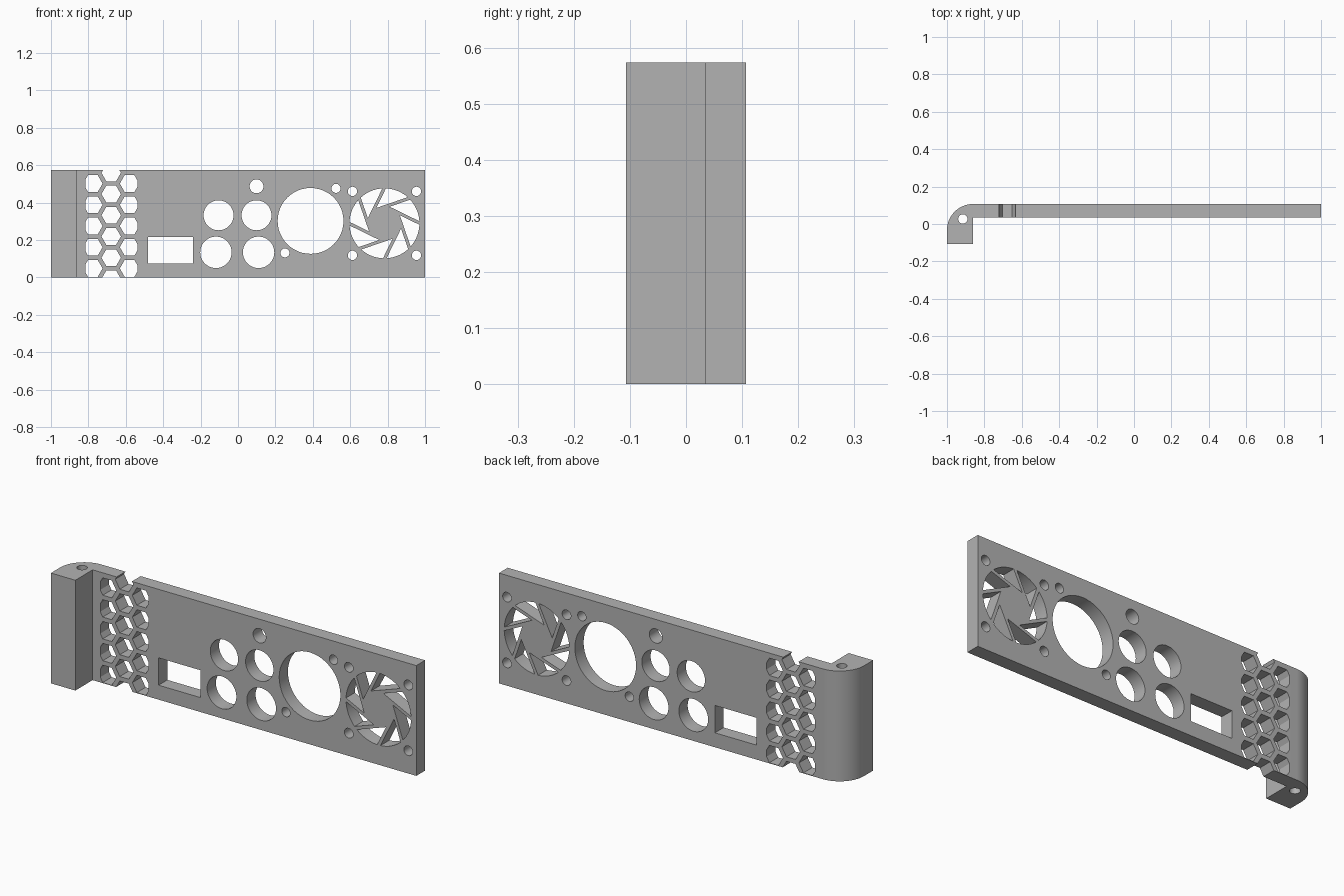
import bpy, bmesh
from math import sin, cos, acos, pi, radians
from mathutils import Vector

if "Cube" in bpy.data.objects:
    bpy.data.objects.remove(bpy.data.objects["Cube"])

HEIGHT = 0.573
BACK, FRONT = 0.107, 0.035          # plate faces along y
POST_X, POST_R = -0.86, 0.14        # post inner side and rounded corner


def prism(bm, points, offset, clip=None):
    """Extrude a closed outline of 3D points; clip = (low x, high x)."""
    part = bmesh.new()
    part.faces.new([part.verts.new(p) for p in points])
    if clip:
        for x, side in zip(clip, (-1, 1)):
            bmesh.ops.bisect_plane(part, geom=part.verts[:] + part.edges[:] + part.faces[:],
                                   plane_co=(x, 0, 0), plane_no=(side, 0, 0), clear_outer=True)
    made = bmesh.ops.extrude_face_region(part, geom=part.faces[:])["geom"]
    bmesh.ops.translate(part, vec=offset,
                        verts=[v for v in made if isinstance(v, bmesh.types.BMVert)])
    bmesh.ops.recalc_face_normals(part, faces=part.faces[:])
    mesh = bpy.data.meshes.new("part")
    part.to_mesh(mesh)
    part.free()
    bm.from_mesh(mesh)
    bpy.data.meshes.remove(mesh)


def make_object(name, bm):
    mesh = bpy.data.meshes.new(name)
    bm.to_mesh(mesh)
    bm.free()
    obj = bpy.data.objects.new(name, mesh)
    bpy.context.collection.objects.link(obj)
    return obj


def cut(bm, outline, clip=None):
    """Cutter through the plate from an (x, z) outline."""
    prism(bm, [(x, 0, z) for x, z in outline], (0, 0.2, 0), clip)


def ring(x, z, r, n=48):
    return [(x + r * cos(2 * pi * i / n), z + r * sin(2 * pi * i / n)) for i in range(n)]


# Plate with the rounded post at its right end, extruded upward
arc = [(POST_X - POST_R * sin(a), BACK - POST_R + POST_R * cos(a))
       for a in (pi / 2 * i / 16 for i in range(17))]
outline = arc + [(-1, -BACK), (POST_X, -BACK), (POST_X, FRONT), (1, FRONT), (1, BACK)]
body = bmesh.new()
prism(body, [(x, y, 0) for x, y in outline], (0, 0, HEIGHT))
panel = make_object("panel", body)

holes = bmesh.new()

# Honeycomb vent, trimmed at both sides
PITCH = 0.1134
for col, low, count in ((-1, 0.048, 5), (0, -0.008, 6), (1, 0.048, 5)):
    for row in range(count):
        cut(holes, ring(-0.678 + col * 0.098, low + row * PITCH, 0.052, 6), (-0.816, -0.538))

# Rectangular socket opening
cut(holes, [(-0.481, 0.075), (-0.241, 0.075), (-0.241, 0.217), (-0.481, 0.217)])

# Round connector openings and their screw holes
for x, z, r in ((-0.104, 0.332, 0.08), (0.099, 0.332, 0.08),
                (-0.118, 0.134, 0.084), (0.11, 0.134, 0.084),
                (0.099, 0.487, 0.037), (0.388, 0.302, 0.176),
                (0.524, 0.476, 0.024), (0.251, 0.131, 0.024)):
    cut(holes, ring(x, z, r))

# Fan grille: windows between slanted spokes, with four screw holes
FX, FZ, FAN_R, HUB, SPOKE, BLADES = 0.783, 0.289, 0.187, 0.075, 0.017, 8
step = 2 * pi / BLADES
for k in range(BLADES):
    a = radians(154) + k * step
    b = a + step
    # meeting point of one spoke's outer edge and the next one's inner edge
    d1, d2 = HUB + SPOKE, HUB
    tip = ((d1 * sin(b) - d2 * sin(a)) / sin(step), (d2 * cos(a) - d1 * cos(b)) / sin(step))
    start, end = a - acos(d1 / FAN_R), b - acos(d2 / FAN_R)
    rim = [start + (end - start) * i / 8 for i in range(9)]
    window = [tip] + [(FAN_R * cos(t), FAN_R * sin(t)) for t in rim]
    cut(holes, [(FX + x, FZ + z) for x, z in window])
for sx in (-1, 1):
    for sz in (-1, 1):
        cut(holes, ring(FX + sx * 0.171, FZ + sz * 0.171, 0.025, 32))

# Vertical pivot hole in the post
prism(holes, [(x, y, -0.1) for x, y in ring(-0.915, 0.027, 0.025, 32)], (0, 0, 1))

cutter = make_object("hole_cutter", holes)
cutter.hide_render = True

bpy.context.view_layer.objects.active = panel
panel.select_set(True)
boolean = panel.modifiers.new("holes", 'BOOLEAN')
boolean.operation, boolean.solver, boolean.object = 'DIFFERENCE', 'EXACT', cutter
bpy.ops.object.modifier_apply(modifier=boolean.name)
bpy.data.objects.remove(cutter)

# Grey finish with smooth rounds and crisp edges
grey = bpy.data.materials.new("grey")
grey.use_nodes = True
colour = (0.45, 0.45, 0.45, 1)
grey.diffuse_color = colour
grey.node_tree.nodes["Principled BSDF"].inputs["Base Color"].default_value = colour
panel.data.materials.clear()
panel.data.materials.append(grey)
bpy.ops.object.shade_smooth_by_angle(angle=radians(30))
weighted = panel.modifiers.new("clean_normals", 'WEIGHTED_NORMAL')
weighted.keep_sharp = True
